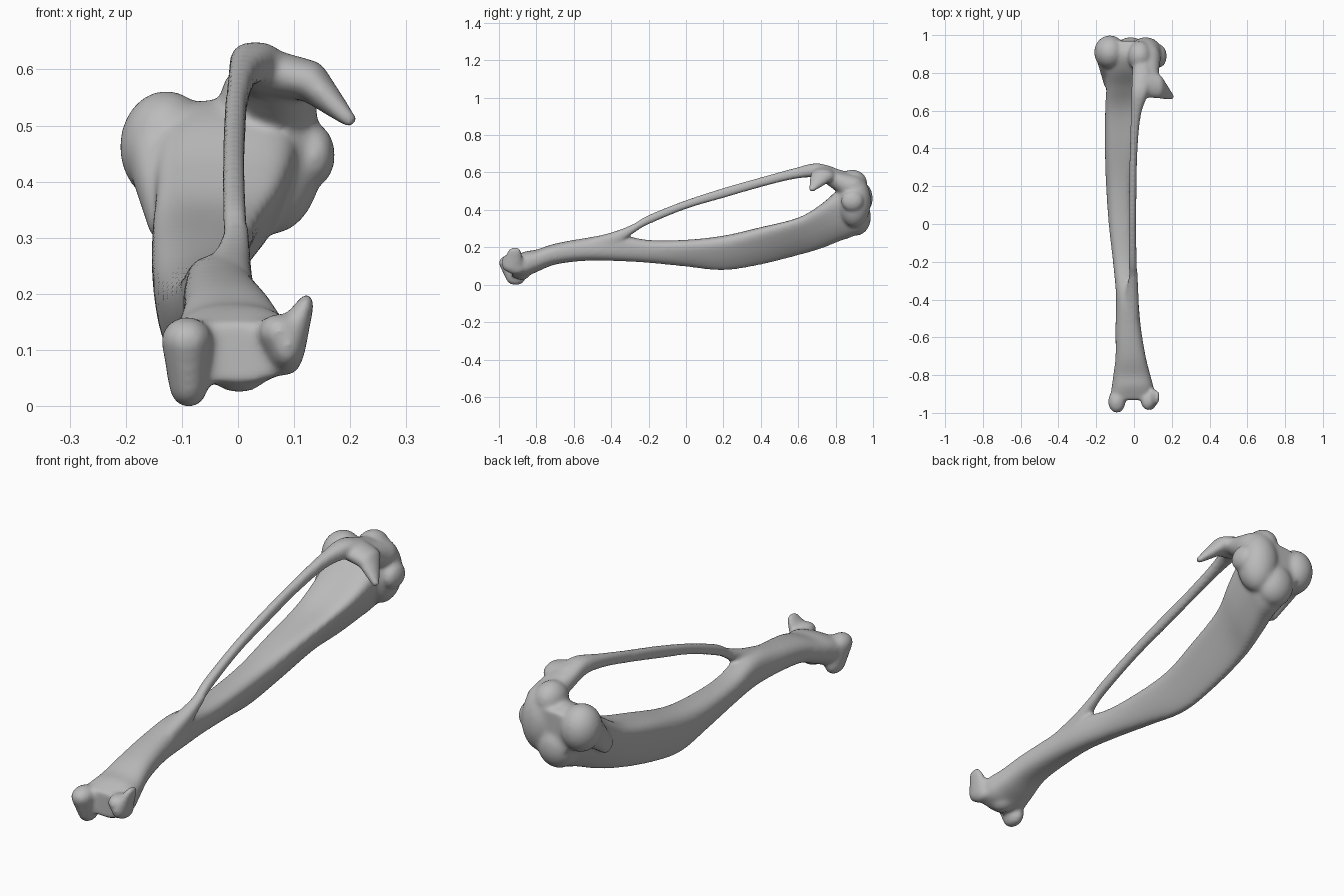
import bpy
import bmesh
import math
from mathutils import Vector, Matrix

old = bpy.data.objects.get("Cube")
if old:
    bpy.data.objects.remove(old, do_unlink=True)

bm = bmesh.new()
SIDES = 32
STEPS = 8


def spline(p, q, r, s, t):
    """Catmull-Rom blend of four rows of numbers."""
    return [b + t / 2 * (c - a + t * (2 * a - 5 * b + 4 * c - d + t * (3 * (b - c) + d - a)))
            for a, b, c, d in zip(p, q, r, s)]


def power(value, exponent):
    return math.copysign(abs(value) ** exponent, value)


def section(row):
    """Ring in a box; the underside tapers towards the crest line."""
    y, left, right, low, high, crest, taper, groove = row
    ring = []
    for i in range(SIDES):
        angle = math.tau * i / SIDES
        u = power(math.cos(angle), 0.8)
        v = power(math.sin(angle), 0.8)
        x = (left + right) / 2 + u * (right - left) / 2
        x += (crest - x) * taper * (1 - v) / 2
        z = (low + high) / 2 + v * (high - low) / 2
        if v > 0:
            z -= groove * v * (1 - u * u)
        ring.append(bm.verts.new((x, y, z)))
    return ring


def loft(rows):
    """Closed skin through smoothly interpolated sections."""
    ext = [rows[0]] + rows + [rows[-1]]
    dense = [spline(*ext[k:k + 4], j / STEPS)
             for k in range(len(rows) - 1) for j in range(STEPS)]
    rings = [section(r) for r in dense + [rows[-1]]]
    for a, b in zip(rings, rings[1:]):
        for i in range(SIDES):
            j = (i + 1) % SIDES
            bm.faces.new((a[i], a[j], b[j], b[i]))
    bm.faces.new(rings[0])
    bm.faces.new(rings[-1])


def blob(centre, radii):
    matrix = Matrix.Translation(centre) @ Matrix.Diagonal((*radii, 1))
    bmesh.ops.create_uvsphere(bm, u_segments=24, v_segments=16, radius=1, matrix=matrix)


def horn(start, end, radii_start, radii_end, count=10):
    """Row of shrinking blobs forming a tapered process."""
    for k in range(count):
        t = k / (count - 1)
        blob(Vector(start).lerp(Vector(end), t), Vector(radii_start).lerp(Vector(radii_end), t))


# Main shaft: y, left, right, low, high, crest, taper, groove
loft([
    [-.93, -.13, .1, .045, .16, 0, 0, .01],
    [-.86, -.12, .1, .045, .18, 0, 0, 0],
    [-.8, -.112, .085, .07, .19, 0, 0, 0],
    [-.7, -.1, .06, .11, .222, -.02, 0, 0],
    [-.55, -.1, .035, .13, .25, -.03, 0, 0],
    [-.38, -.1, .022, .13, .272, -.04, .1, 0],
    [-.2, -.12, .008, .12, .242, -.07, .3, 0],
    [0, -.145, .008, .1, .243, -.1, .5, 0],
    [.2, -.16, .015, .08, .265, -.12, .65, 0],
    [.4, -.17, .045, .11, .325, -.12, .7, .015],
    [.6, -.172, .08, .16, .39, -.11, .7, .03],
    [.72, -.172, .12, .195, .46, -.08, .65, .03],
    [.82, -.18, .14, .235, .525, -.04, .6, .01],
    [.9, -.185, .145, .265, .55, -.02, .55, 0],
    [.97, -.15, .12, .325, .53, -.02, .5, 0],
])

# Thin side strut
plain = [0, 0, 0]
loft([row + plain for row in [
    [-.5, -.065, .025, .18, .255],
    [-.38, -.05, .022, .21, .288],
    [-.28, -.03, .018, .278, .328],
    [-.2, -.03, .013, .325, .375],
    [0, -.03, .01, .407, .455],
    [.2, -.028, .012, .466, .52],
    [.4, -.024, .017, .524, .577],
    [.58, -.019, .035, .568, .626],
    [.7, -.016, .075, .575, .652],
    [.8, -.012, .09, .54, .625],
    [.88, 0, .08, .5, .6],
]])

# Hooked head of the strut, merging into the knee
horn((.04, .74, .6), (.125, .73, .583), (.045, .07, .043), (.035, .065, .037))
horn((.125, .73, .583), (.196, .675, .513), (.035, .065, .037), (.014, .02, .014))
horn((.065, .77, .585), (.07, .88, .53), (.06, .07, .03), (.07, .08, .06))

# Knee condyles, central spine and outer knob
blob((-.13, .91, .465), (.083, .09, .1))
blob((.06, .9, .45), (.09, .09, .14))
blob((.03, .89, .545), (.065, .08, .073))
blob((-.02, .91, .365), (.09, .08, .1))
blob((.135, .89, .45), (.036, .06, .055))
horn((-.155, .88, .45), (-.145, .76, .34), (.045, .06, .07), (.02, .04, .04))

# Ankle lobes
horn((-.093, -.94, .12), (-.09, -.91, .045), (.046, .06, .042), (.036, .055, .045))
horn((.085, -.925, .11), (.12, -.915, .185), (.034, .06, .045), (.014, .035, .018))
horn((.07, -.935, .135), (.083, -.91, .09), (.036, .05, .033), (.03, .05, .033))
blob((0, -.88, .07), (.055, .05, .043))

# Fuse everything into one smooth bone
bmesh.ops.recalc_face_normals(bm, faces=bm.faces)
mesh = bpy.data.meshes.new("leg_bone")
bm.to_mesh(mesh)
bm.free()
bone = bpy.data.objects.new("leg_bone", mesh)
bpy.context.collection.objects.link(bone)
bpy.context.view_layer.objects.active = bone
bone.select_set(True)

remesh = bone.modifiers.new("fuse", 'REMESH')
remesh.mode = 'VOXEL'
remesh.voxel_size = 0.008
soften = bone.modifiers.new("soften", 'SMOOTH')
soften.factor = 0.5
soften.iterations = 12
for name in ("fuse", "soften"):
    bpy.ops.object.modifier_apply(modifier=name)

# Settle on the ground, centred
verts = bone.data.vertices
lows = [min(v.co[i] for v in verts) for i in range(3)]
highs = [max(v.co[i] for v in verts) for i in range(3)]
origin = Vector(((lows[0] + highs[0]) / 2, (lows[1] + highs[1]) / 2, lows[2]))
bone.data.transform(Matrix.Translation(-origin))

# Bone colour
grey = bpy.data.materials.new("bone_grey")
grey.use_nodes = True
colour = (0.5, 0.5, 0.5, 1)
grey.diffuse_color = colour
grey.node_tree.nodes["Principled BSDF"].inputs["Base Color"].default_value = colour
bone.data.materials.clear()
bone.data.materials.append(grey)
bpy.ops.object.shade_smooth_by_angle(angle=math.radians(60))
